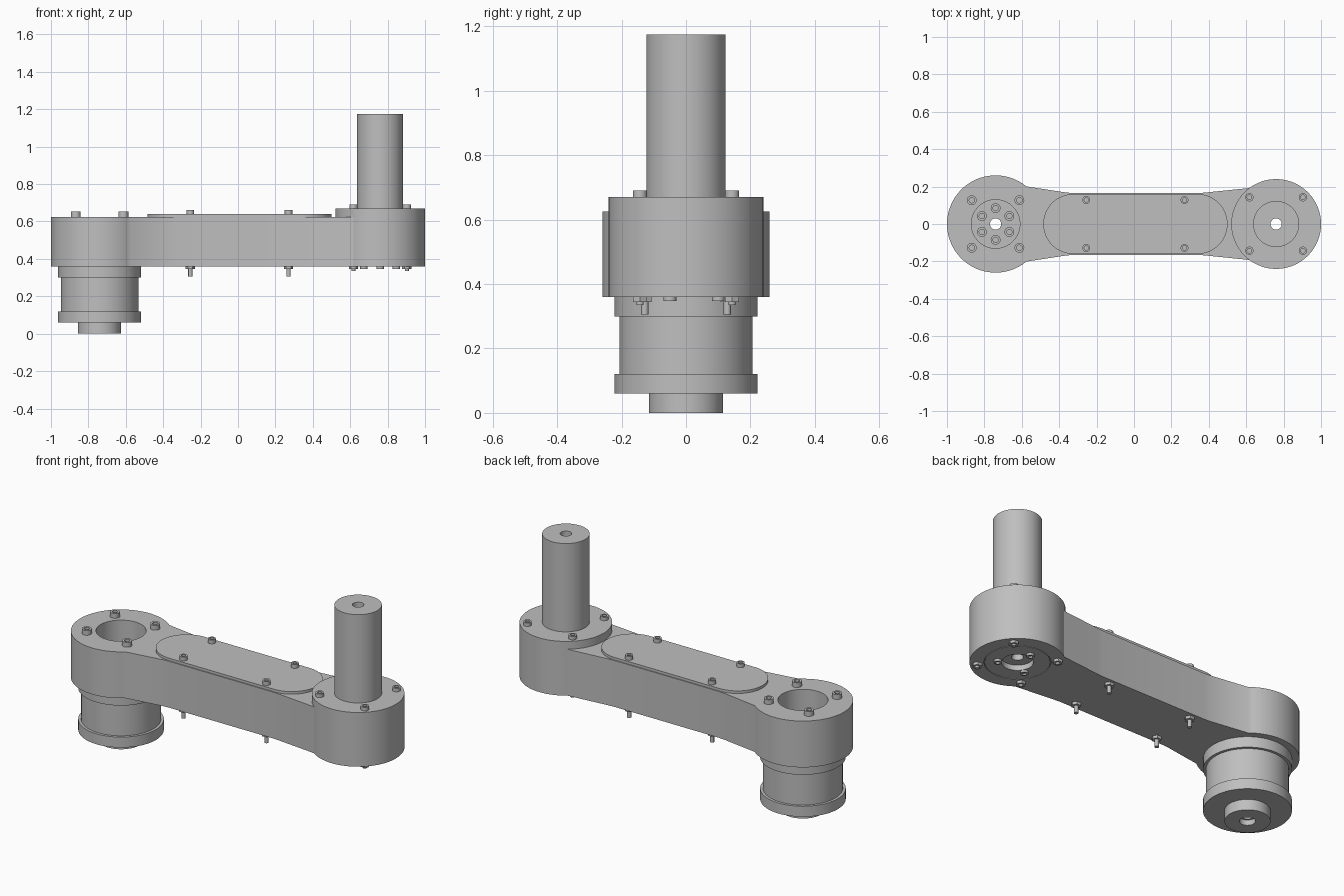
import bpy, bmesh, math
from math import sin, cos, radians, tau

if "Cube" in bpy.data.objects:
    bpy.data.objects.remove(bpy.data.objects["Cube"])

grey = bpy.data.materials.new("machined grey")
grey.diffuse_color = (0.52, 0.52, 0.52, 1)
grey.use_nodes = True
grey.node_tree.nodes["Principled BSDF"].inputs["Base Color"].default_value = grey.diffuse_color

LX, RX = -0.74, 0.76            # axes of the two joints
ZB, ZT = 0.36, 0.625            # arm bottom and top


def finish(name, bm, loc=(0, 0, 0)):
    bmesh.ops.remove_doubles(bm, verts=bm.verts, dist=1e-5)
    bmesh.ops.recalc_face_normals(bm, faces=bm.faces)
    me = bpy.data.meshes.new(name)
    bm.to_mesh(me)
    bm.free()
    me.materials.append(grey)
    return place(name, me, loc)


def place(name, me, loc):
    ob = bpy.data.objects.new(name, me)
    ob.location = loc
    bpy.context.collection.objects.link(ob)
    return ob


def lathe(name, profile, loc=(0, 0, 0), n=72, closed=False):
    """Revolve (radius, z) points about z; closed joins last point to first."""
    bm = bmesh.new()
    rings = [[bm.verts.new((r * cos(tau * i / n), r * sin(tau * i / n), z))
              for i in range(n)] for r, z in profile]
    pairs = list(zip(rings, rings[1:])) + ([(rings[-1], rings[0])] if closed else [])
    for a, b in pairs:
        for i in range(n):
            j = (i + 1) % n
            bm.faces.new((a[i], a[j], b[j], b[i]))
    return finish(name, bm, loc)


def prism(name, outline, z0, z1):
    bm = bmesh.new()
    face = bm.faces.new([bm.verts.new((x, y, z0)) for x, y in outline])
    ext = bmesh.ops.extrude_face_region(bm, geom=[face])["geom"]
    top = [v for v in ext if isinstance(v, bmesh.types.BMVert)]
    bmesh.ops.translate(bm, verts=top, vec=(0, 0, z1 - z0))
    return finish(name, bm)


def arc(cx, r, a0, a1, n=48):
    return [(cx + r * cos(radians(a0 + (a1 - a0) * i / n)),
             r * sin(radians(a0 + (a1 - a0) * i / n))) for i in range(n + 1)]


def drill(ob, spots, r, z0, z1):
    """Cut round holes into a part."""
    bm = bmesh.new()
    for x, y in spots:
        res = bmesh.ops.create_cone(bm, cap_ends=True, segments=72 if r > .1 else 16,
                                    radius1=r, radius2=r, depth=z1 - z0)
        bmesh.ops.translate(bm, verts=res["verts"], vec=(x, y, (z0 + z1) / 2))
    cutter = finish("hole_cutter", bm)
    cutter.hide_render = True
    mod = ob.modifiers.new("holes", 'BOOLEAN')
    mod.operation, mod.object = 'DIFFERENCE', cutter
    bpy.context.view_layer.objects.active = ob
    bpy.ops.object.modifier_apply(modifier=mod.name)
    bpy.data.objects.remove(cutter)


def circle_spots(cx, r, count, start):
    return [(cx + r * cos(radians(start) + tau * k / count),
             r * sin(radians(start) + tau * k / count)) for k in range(count)]


def bolts(name, spots, top, head_h, head_r, tip, shank=0.011):
    """Socket head bolts with one shared mesh."""
    u = top - head_h
    s = head_r * 0.55
    me = None
    for k, (x, y) in enumerate(spots):
        if me is None:
            me = lathe(f"{name}_0", [(0, tip), (shank, tip), (shank, u), (head_r, u), (head_r, top),
                                     (s, top), (s, top - 0.014), (0, top - 0.014)], (x, y, 0), 24).data
        else:
            place(f"{name}_{k}", me, (x, y, 0))


def nuts(name, spots):
    for k, (x, y) in enumerate(spots):
        lathe(f"{name}_{k}", [(0, 0.345), (0.025, 0.345), (0.025, ZB + 0.002), (0, ZB + 0.002)], (x, y, 0), 6)


# arm body: round left end, narrow waist, hollowed right end meeting the housing
outline = (arc(LX, 0.26, 50.5, 309.5) + [(-0.36, -0.168), (-0.32, -0.165), (0.34, -0.165), (0.38, -0.168)]
           + arc(RX, 0.238, 234, 126)
           + [(0.38, 0.168), (0.34, 0.165), (-0.32, 0.165), (-0.36, 0.168)])
arm = prism("arm_body", outline, ZB, ZT)
drill(arm, [(LX, 0)], 0.13, ZB - 0.1, ZT + 0.1)

# stadium shaped cover plate
prism("cover_plate", arc(-0.325, 0.16, 90, 270) + arc(0.34, 0.16, -90, 90), ZT - 0.003, 0.64)

# lower joint drive under the left end, with a through bore
drive = lathe("lower_drive", [(0.04, 0), (0.115, 0), (0.115, 0.06), (0.222, 0.06), (0.222, 0.12),
                              (0.207, 0.12), (0.207, 0.30), (0.222, 0.30), (0.222, ZB),
                              (0.03, ZB), (0.03, 0.03), (0.04, 0.03)], (LX, 0, 0), closed=True)
drill(drive, circle_spots(0, 0.083, 6, 30), 0.009, -0.03, 0.03)

# right end housing with bottom recess and plate seam
lathe("right_housing", [(0.03, 0.39), (0.08, 0.39), (0.08, ZB), (0.164, ZB), (0.164, 0.365),
                        (0.167, 0.365), (0.167, ZB), (0.24, ZB), (0.24, 0.67), (0.03, 0.67)],
      (RX, 0, 0), closed=True)

# hollow upright column
lathe("column", [(0.03, 0.67), (0.123, 0.67), (0.123, 1.175), (0.03, 1.175)], (RX, 0, 0), closed=True)

# fasteners
corner = circle_spots(LX, 0.18, 4, 45)
bolts("left_end_bolt", corner, 0.652, 0.027, 0.026, 0.5)
bolts("pocket_bolt", circle_spots(LX, 0.085, 6, 30), ZB + 0.026, 0.026, 0.026, 0.30)

corner = circle_spots(RX, 0.202, 4, 45)
bolts("housing_bolt", corner, 0.69, 0.02, 0.022, 0.335)
nuts("housing_nut", corner)

middle = [(x, y) for x in (-0.255, 0.27) for y in (-0.128, 0.128)]
bolts("cover_bolt", middle, 0.662, 0.022, 0.021, 0.305)
nuts("cover_nut", middle)

# three bolt heads around the bottom recess
for k, (x, y) in enumerate(circle_spots(RX, 0.1, 3, 90)):
    lathe(f"bottom_bolt_{k}", [(0, 0.357), (0.011, 0.357), (0.011, 0.347), (0.02, 0.347),
                               (0.02, ZB + 0.002), (0, ZB + 0.002)], (x, y, 0), 24)

# smooth round walls, crisp edges
bpy.ops.object.select_all(action='SELECT')
bpy.context.view_layer.objects.active = arm
bpy.ops.object.shade_smooth_by_angle(angle=radians(30))
